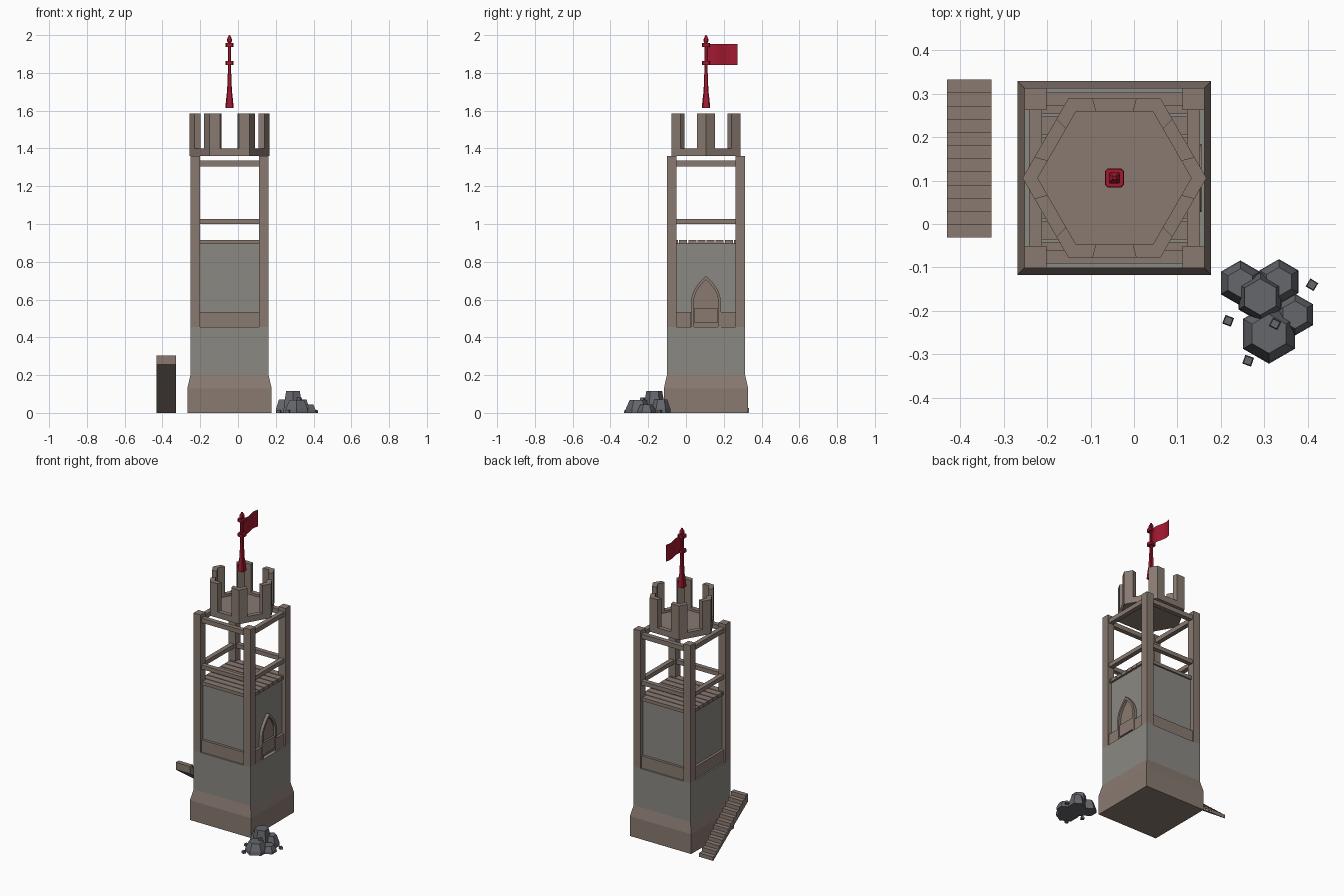
import bpy, bmesh, random
from math import cos, sin, pi, radians
from mathutils import Vector

if "Cube" in bpy.data.objects:
    bpy.data.objects.remove(bpy.data.objects["Cube"])

random.seed(3)
CX, CY = -0.045, 0.106      # tower axis


def material(name, rgb):
    m = bpy.data.materials.new(name)
    m.diffuse_color = (*rgb, 1)
    m.use_nodes = True
    m.node_tree.nodes["Principled BSDF"].inputs["Base Color"].default_value = m.diffuse_color
    return m


BROWN = material("brown_stone", (0.25, 0.195, 0.165))
GREY = material("grey_stone", (0.26, 0.25, 0.225))
ROCK = material("dark_rock", (0.13, 0.135, 0.15))
RED = material("red", (0.36, 0.01, 0.03))


def loft(name, loops, mat, closed=False, cyclic=True):
    """Skin equal-length loops of points; closed joins last loop to first."""
    bm = bmesh.new()
    rows = [[bm.verts.new(p) for p in lp] for lp in loops]
    n = len(rows[0])
    pairs = list(zip(rows, rows[1:]))
    if closed:
        pairs.append((rows[-1], rows[0]))
    for a, b in pairs:
        for i in range(n if cyclic else n - 1):
            j = (i + 1) % n
            bm.faces.new((a[i], a[j], b[j], b[i]))
    if cyclic and not closed:
        bm.faces.new(rows[0][::-1])
        bm.faces.new(rows[-1])
    bmesh.ops.recalc_face_normals(bm, faces=bm.faces)
    me = bpy.data.meshes.new(name)
    bm.to_mesh(me)
    bm.free()
    me.materials.append(mat)
    ob = bpy.data.objects.new(name, me)
    bpy.context.collection.objects.link(ob)
    return ob


def ngon(r, z, n, rot=0.0, cx=CX, cy=CY):
    return [(cx + r * cos(rot + 2 * pi * i / n), cy + r * sin(rot + 2 * pi * i / n), z)
            for i in range(n)]


def square(h, z, cx=CX, cy=CY):
    return ngon(h * 2 ** 0.5, z, 4, pi / 4, cx, cy)


def box(name, x, y, z, mat):
    """Box from (min, max) pairs relative to the tower axis."""
    return loft(name, [[(CX + x[a], CY + y[b], c) for a, b in ((0, 0), (1, 0), (1, 1), (0, 1))]
                       for c in z], mat)


# Tower body
loft("base_plinth", [square(0.223, 0), square(0.223, 0.13), square(0.207, 0.2)], BROWN)
loft("lower_wall", [square(0.207, 0.2), square(0.207, 0.455)], GREY)
loft("upper_wall", [square(0.18, 0.455), square(0.18, 0.9)], GREY)

# Corner posts
H, P = 0.207, 0.157
for sx in (-1, 1):
    for sy in (-1, 1):
        box("corner_post", sorted((sx * P, sx * H)), sorted((sy * P, sy * H)), (0.455, 1.36), BROWN)

# Rails between posts
for z in ((1.0, 1.027), (1.305, 1.335)):
    for s in (-1, 1):
        r = sorted((s * 0.167, s * 0.197))
        box("rail_x", (-P, P), r, z, BROWN)
        box("rail_y", r, (-P, P), z, BROWN)

# Skirting at the foot of each upper wall, split round the window on the right
B = 0.197
for s in (-1, 1):
    box("skirting", (-P, P), sorted((s * 0.17, s * B)), (0.455, 0.535), BROWN)
    box("skirting_right", (0.17, B), sorted((s * 0.08, s * P)), (0.455, 0.535), BROWN)
box("skirting_left", (-B, -0.17), (-P, P), (0.455, 0.535), BROWN)

# Floor planks
N, W = 8, 0.386
for i in range(N):
    y0 = -W / 2 + i * W / N
    box("floor_plank", (-0.193, 0.193), (y0 + 0.003, y0 + W / N - 0.003), (0.893, 0.915), BROWN)


# Pointed window on the right side
def arch(w, foot, spring, top, n=6):
    half = [(w, foot)] + [(w * (1 - (k / n) ** 2), spring + (top - spring) * k / n)
                          for k in range(n + 1)]
    return half + [(-y, z) for y, z in half[-2::-1]]


outer = arch(0.078, 0.455, 0.59, 0.725)
inner = arch(0.064, 0.455, 0.59, 0.705)
x0, x1 = CX + 0.175, CX + 0.2
loft("window_frame", [[(x0, CY + a, b), (x1, CY + a, b), (x1, CY + c, d), (x0, CY + c, d)]
                      for (a, b), (c, d) in zip(outer, inner)], BROWN)
loft("window_panel", [[(x, CY + y, z) for y, z in inner] for x in (x0, CX + 0.184)], BROWN)
box("window_sill", (0.175, 0.196), (-0.062, 0.062), (0.475, 0.555), BROWN)

# Hexagonal crown: floor, low ring and six corner merlons
RO, RI, Z0, Z1, Z2 = 0.212, 0.177, 1.36, 1.4, 1.585
loft("crown_floor", [ngon(RI + 0.01, Z0, 6), ngon(RI + 0.01, 1.385, 6)], BROWN)
rings = [ngon(RO, Z0, 6), ngon(RO, Z1, 6), ngon(RI, Z1, 6), ngon(RI, Z0, 6)]
loft("crown_ring", rings, BROWN, closed=True)
for i in range(6):
    def corner(r, z):
        v = [Vector(p) for p in ngon(r, z, 6)]
        c = v[i]
        return [c.lerp(v[i - 1], 0.263), c, c.lerp(v[(i + 1) % 6], 0.263)]
    loft("merlon", [corner(RO, z) + corner(RI, z)[::-1] for z in (Z1, Z2)], BROWN)


# Flag pole: chamfered square sections
def chamfered(h, z, c=0.3):
    k = h * (1 - c)
    pts = [(h, -k), (h, k), (k, h), (-k, h), (-h, k), (-h, -k), (-k, -h), (k, -h)]
    return [(CX + x, CY + y, z) for x, y in pts]


loft("flag_pole", [chamfered(h, z) for h, z in (
    (0.022, 1.615), (0.021, 1.63), (0.016, 1.68), (0.013, 1.70), (0.009, 1.80), (0.009, 1.962))], RED)
for z in (1.842, 1.938):
    loft("pole_collar", [chamfered(0.021, z), chamfered(0.021, z + 0.02)], RED)
loft("pole_finial", [chamfered(h, z) for h, z in (
    (0.007, 1.955), (0.013, 1.968), (0.012, 1.98), (0.003, 2.0))], RED)

# Flag: thin wavy cloth
wave = [(CX + 0.007 * sin(2 * pi * k / 8), CY + 0.008 + 0.158 * k / 8) for k in range(9)]
loft("flag", [[(x, y, z) for x, y in wave] for z in (1.842, 1.952)], RED, cyclic=False)

# Stair flight: sawtooth profile with a sloped underside, rising to the front
n, ys, ye, rise = 12, 0.333, -0.031, 0.303
prof = []
for k in range(n):
    for e in (k, k + 1):
        prof.append((ys + (ye - ys) * e / n, rise * (k + 1) / n))
prof += [(ye, 0.255), (ys, 0)]
loft("stairs", [[(x, y, z) for y, z in prof] for x in (-0.431, -0.328)], BROWN)

# Rock pile: x, y, foot radius, top radius, height
for x, y, r, t, h in ((0.311, -0.253, 0.069, 0.045, 0.068), (0.245, -0.136, 0.052, 0.033, 0.07),
                      (0.334, -0.133, 0.052, 0.033, 0.072), (0.371, -0.209, 0.048, 0.032, 0.045),
                      (0.291, -0.168, 0.058, 0.042, 0.115)):
    loft("rock", [ngon(r, 0, 6, pi / 6, x, y), ngon(r * 0.95, h * 0.35, 6, pi / 6, x, y),
                  ngon(t, h, 6, pi / 6, x, y)], ROCK)

# Loose pebbles
for x, y, z in ((0.41, -0.14, 0), (0.217, -0.223, 0), (0.325, -0.23, 0.066), (0.263, -0.315, 0)):
    a = radians(random.uniform(5, 40))
    loft("pebble", [ngon(0.015, z, 4, a, x, y), ngon(0.012, z + 0.016, 4, a, x, y)], ROCK)
